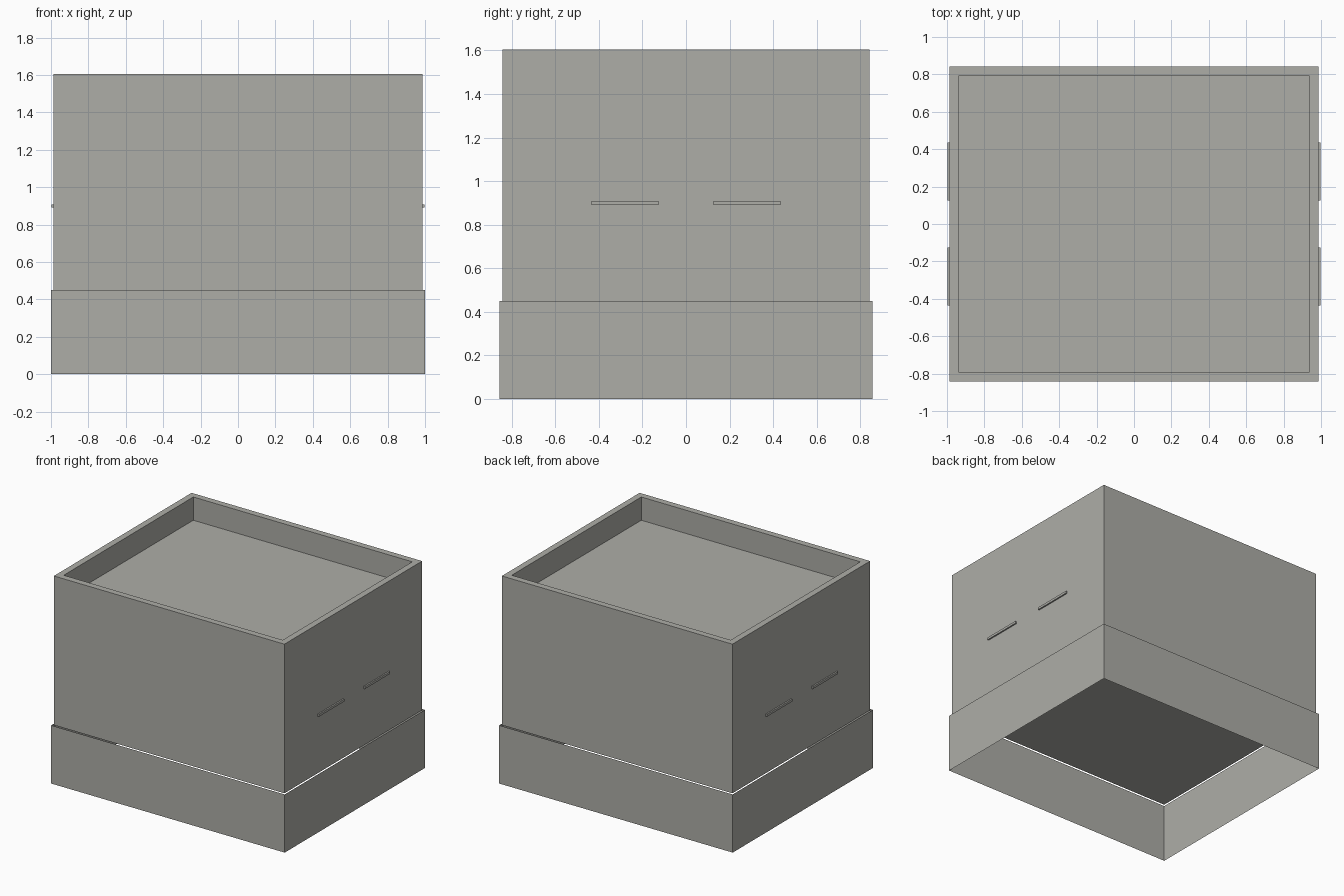
import bpy, bmesh

if "Cube" in bpy.data.objects:
    bpy.data.objects.remove(bpy.data.objects["Cube"])

grey = bpy.data.materials.new("warm_grey")
grey.diffuse_color = (0.42, 0.42, 0.39, 1)
grey.use_nodes = True
grey.node_tree.nodes["Principled BSDF"].inputs["Base Color"].default_value = grey.diffuse_color


def finish(name, bm):
    bmesh.ops.recalc_face_normals(bm, faces=bm.faces)
    mesh = bpy.data.meshes.new(name)
    bm.to_mesh(mesh)
    bm.free()
    mesh.materials.append(grey)
    obj = bpy.data.objects.new(name, mesh)
    bpy.context.collection.objects.link(obj)
    return obj


def box(bm, x0, x1, y0, y1, z0, z1):
    verts = bmesh.ops.create_cube(bm, size=1)["verts"]
    for v in verts:
        v.co = (x1 if v.co.x > 0 else x0,
                y1 if v.co.y > 0 else y0,
                z1 if v.co.z > 0 else z0)
    return list({f for v in verts for f in v.link_faces})


BOX_X, BOX_Y, SKIRT_Z, TOP_Z = 0.987, 0.842, 0.45, 1.604
RIM, RECESS = 0.07, 0.18

# Main box with a sunken tray in its top
bm = bmesh.new()
faces = box(bm, -BOX_X, BOX_X, -BOX_Y, BOX_Y, SKIRT_Z, TOP_Z)
top = max(faces, key=lambda f: f.calc_center_median().z)
bmesh.ops.inset_region(bm, faces=[top], thickness=RIM)
floor = bmesh.ops.extrude_discrete_faces(bm, faces=[top])["faces"][0]
bmesh.ops.translate(bm, verts=floor.verts, vec=(0, 0, -RECESS))
finish("main_box", bm)

# Open skirt: a thin sheet around the base, slightly wider than the box
bm = bmesh.new()
faces = box(bm, -1, 1, -0.857, 0.857, 0, SKIRT_Z)
caps = [f for f in faces if abs(f.normal.z) > 0.5 or
        abs(f.calc_center_median().z - SKIRT_Z / 2) > 0.1]
bmesh.ops.delete(bm, geom=caps, context='FACES_ONLY')
finish("base_skirt", bm)

# Two slim ledges on each side wall
for sx, side in ((1, "right"), (-1, "left")):
    for sy, end in ((1, "back"), (-1, "front")):
        bm = bmesh.new()
        xs = sorted((sx * (BOX_X - 0.002), sx * 0.998))
        ys = sorted((sy * 0.126, sy * 0.435))
        box(bm, *xs, *ys, 0.890, 0.908)
        finish(f"{side}_{end}_ledge", bm)
